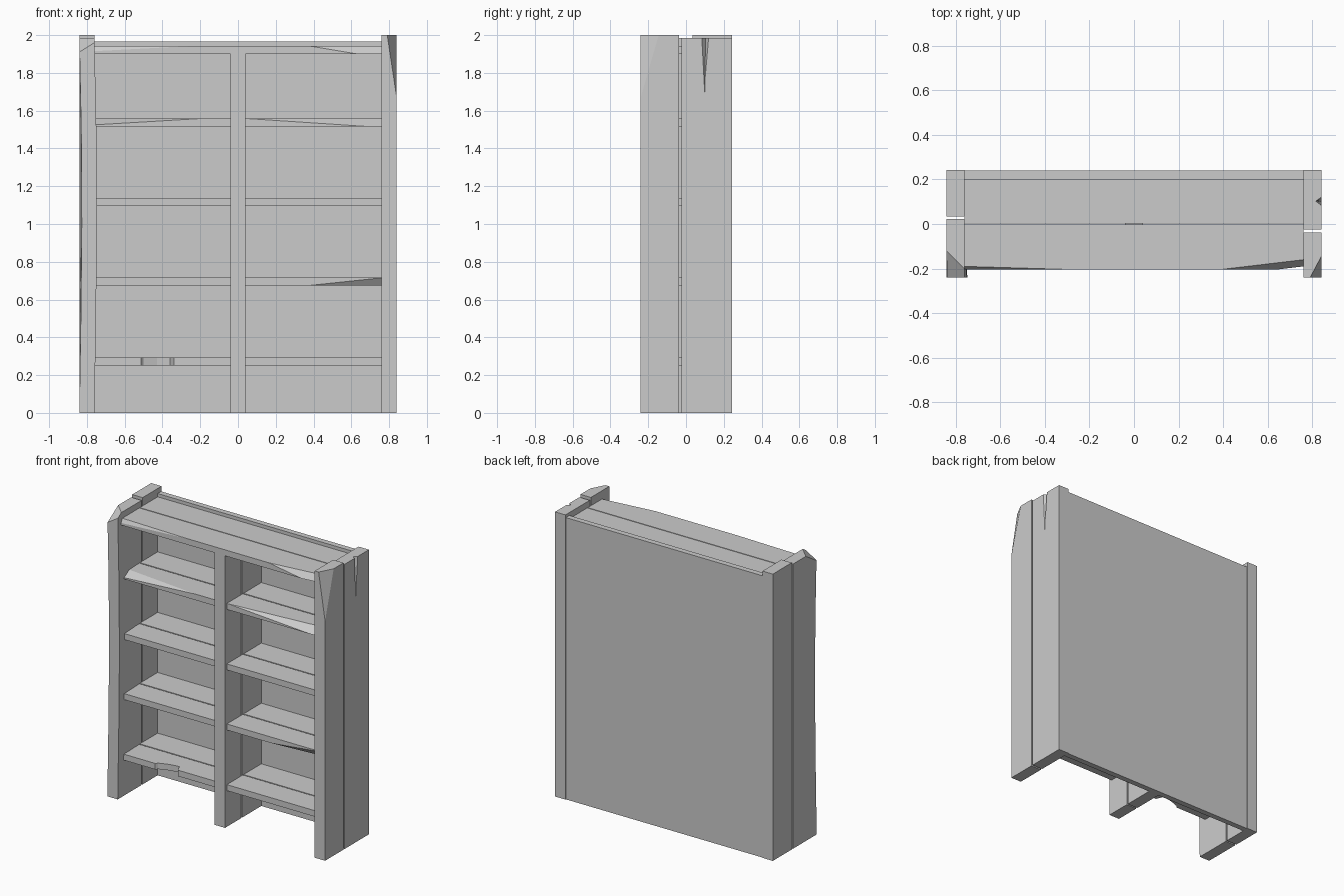
import bpy
import bmesh
from mathutils import Vector

cube = bpy.data.objects.get("Cube")
if cube:
    bpy.data.objects.remove(cube, do_unlink=True)

grey = bpy.data.materials.new("plain_grey")
grey.use_nodes = True
grey.diffuse_color = (0.6, 0.6, 0.6, 1)
grey.node_tree.nodes["Principled BSDF"].inputs["Base Color"].default_value = (0.6, 0.6, 0.6, 1)


def finish(name, bm):
    bmesh.ops.recalc_face_normals(bm, faces=bm.faces)
    mesh = bpy.data.meshes.new(name)
    bm.to_mesh(mesh)
    bm.free()
    mesh.materials.append(grey)
    obj = bpy.data.objects.new(name, mesh)
    bpy.context.collection.objects.link(obj)
    return obj


def slice_off(bm, points, corner):
    """Cut along the plane through three points, dropping the side holding corner."""
    a, b, c = map(Vector, points)
    normal = (b - a).cross(c - a).normalized()
    if normal.dot(Vector(corner) - a) < 0:
        normal.negate()
    geom = bm.verts[:] + bm.edges[:] + bm.faces[:]
    cut = bmesh.ops.bisect_plane(bm, geom=geom, plane_co=a, plane_no=normal, clear_outer=True)
    edges = [e for e in cut["geom_cut"] if isinstance(e, bmesh.types.BMEdge)]
    bmesh.ops.holes_fill(bm, edges=edges)


def plank(name, xs, ys, zs, chips=(), warp=None):
    bm = bmesh.new()
    bmesh.ops.create_cube(bm, size=1)
    for v in bm.verts:
        v.co = [r[0] if c < 0 else r[1] for r, c in zip((xs, ys, zs), v.co)]
    if warp:
        for z in warp:
            geom = bm.verts[:] + bm.edges[:] + bm.faces[:]
            bmesh.ops.bisect_plane(bm, geom=geom, plane_co=(0, 0, z), plane_no=(0, 0, 1))
        for v in bm.verts:
            for z, shift in warp.items():
                if v.co.y < ys[0] + 0.01 and abs(v.co.z - z) < 0.001:
                    v.co.x += shift
    for points, corner in chips:
        slice_off(bm, points, corner)
    return finish(name, bm)


def prism(name, bottom, top):
    """Solid between two matching outlines."""
    bm = bmesh.new()
    low = [bm.verts.new(p) for p in bottom]
    high = [bm.verts.new(p) for p in top]
    bm.faces.new(low)
    bm.faces.new(high)
    for i in range(len(low)):
        j = (i + 1) % len(low)
        bm.faces.new((low[i], low[j], high[j], high[i]))
    return finish(name, bm)


def carve(obj, cutter):
    cutter.hide_render = True
    mod = obj.modifiers.new("bite", "BOOLEAN")
    mod.operation = "DIFFERENCE"
    mod.solver = "EXACT"
    mod.object = cutter
    bpy.context.view_layer.objects.active = obj
    bpy.ops.object.modifier_apply(modifier=mod.name)
    bpy.data.objects.remove(cutter, do_unlink=True)


IN, OUT = 0.76, 0.84
FRONT, BACK = -0.24, 0.243

# Side posts, each of two upright planks with an open seam
plank("right_post_front", (-OUT, -IN), (FRONT, 0.023), (0, 1.985),
      [(((-OUT, FRONT, 1.91), (-IN, FRONT, 1.96), (-OUT, -0.12, 1.985)), (-OUT, FRONT, 2))],
      {0.5: 0.008, 1.0: 0.013, 1.5: 0.01})
plank("right_post_back", (-OUT, -IN), (0.034, BACK), (0, 2))
plank("left_post_front", (IN, OUT), (FRONT, -0.037), (0, 2),
      [(((0.79, FRONT, 2), (OUT, -0.145, 2), (OUT, FRONT, 1.67)), (OUT, FRONT, 2))])
split_post = plank("left_post_back", (IN, OUT), (-0.025, BACK), (0, 1.985))

# Tapering split in the outer face of the left post
carve(split_post, prism(
    "split_cutter",
    [(0.839, 0.1, 1.69), (0.85, 0.099, 1.69), (0.85, 0.101, 1.69)],
    [(0.814, 0.103, 2.0), (0.85, 0.075, 2.0), (0.85, 0.128, 2.0)]))

# Back panel
plank("back_panel", (-IN, IN), (0.2, 0.239), (0, 1.965))

# Centre divider
plank("divider_front", (-0.04, 0.04), (-0.2, -0.025), (0, 1.9))
plank("divider_back", (-0.04, 0.04), (-0.015, 0.2), (0, 1.9))

# Top boards, worn on the front edge
plank("top_front", (-IN, IN), (-0.205, -0.003), (1.9, 1.942), [
    (((0.38, -0.205, 1.942), (IN, -0.16, 1.942), (IN, -0.19, 1.9)), (IN, -0.205, 1.942)),
    (((-0.25, -0.205, 1.942), (-IN, -0.19, 1.942), (-IN, -0.205, 1.915)), (-IN, -0.205, 1.942))])
plank("top_back", (-IN, IN), (0.003, 0.2), (1.9, 1.942))

# Shelves: two planks per bay, with chipped front edges on some
SF = -0.18
chips = {
    ("left", 1): [(((0.38, SF, 0.675), (IN, SF, 0.715), (IN, -0.15, 0.675)), (IN, SF, 0.675))],
    ("right", 3): [(((-0.2, SF, 1.558), (-IN, SF, 1.525), (-IN, -0.12, 1.558)), (-IN, SF, 1.558))],
    ("left", 3): [(((0.05, SF, 1.558), (0.4, SF, 1.535), (0.4, -0.15, 1.558)), (0.4, SF, 1.558))],
}
shelves = {}
for level, z in enumerate((0.252, 0.675, 1.094, 1.516)):
    for side, xs in (("right", (-IN, -0.04)), ("left", (0.04, IN))):
        zs = (z, z + 0.042)
        shelves[side, level] = plank(f"{side}_shelf_front_{level + 1}", xs, (SF, -0.004), zs,
                                     chips.get((side, level), ()))
        plank(f"{side}_shelf_back_{level + 1}", xs, (0.004, 0.2), zs)

# Broken bite in the front edge of the lowest right shelf
bite = [(-0.53, -0.2), (-0.5, -0.165), (-0.43, -0.14), (-0.36, -0.13), (-0.33, -0.2)]
carve(shelves["right", 0], prism("bite_cutter", [(x, y, 0.2) for x, y in bite],
                                 [(x, y, 0.35) for x, y in bite]))
